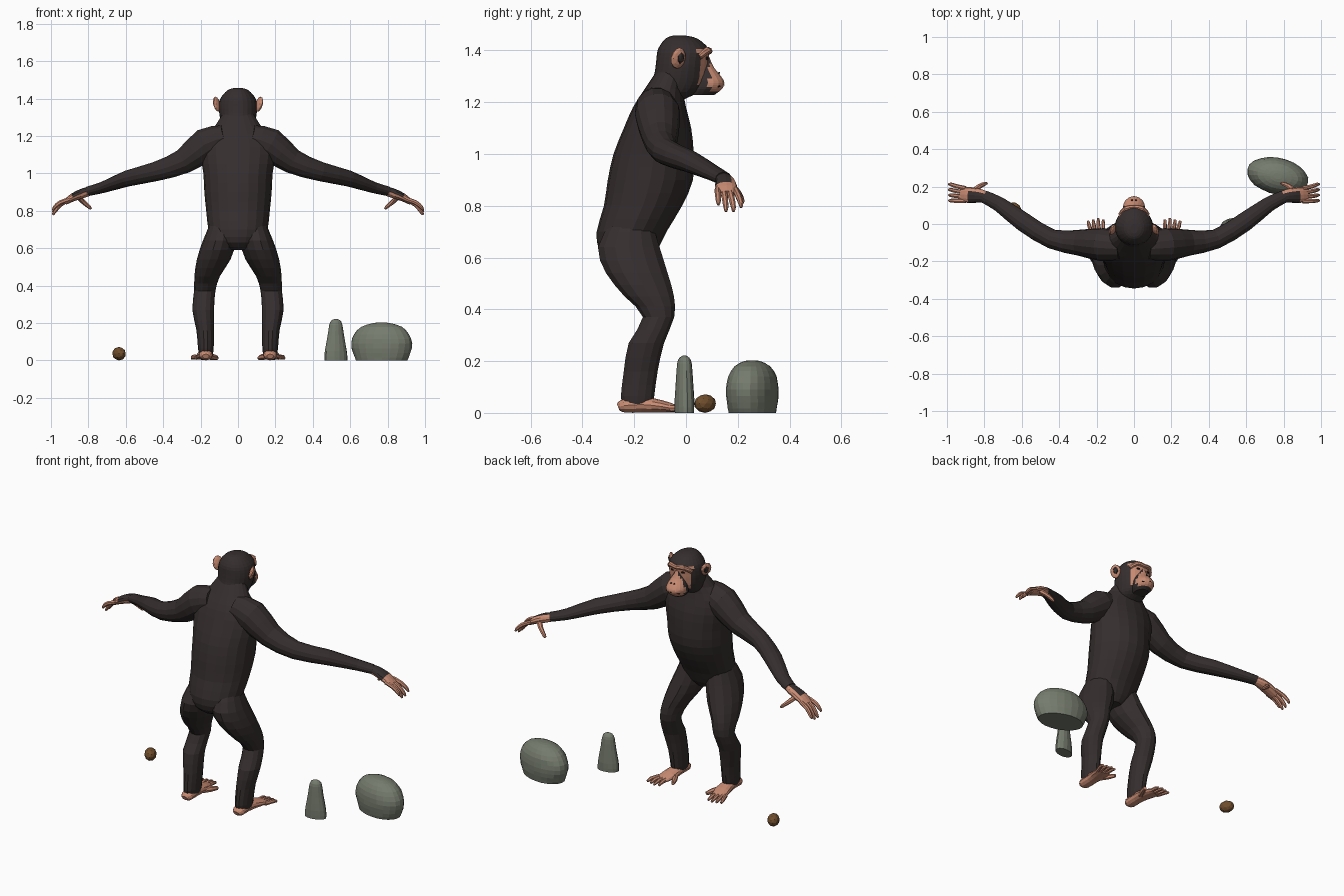
import bpy, bmesh, math, random
from mathutils import Vector

random.seed(4)
if "Cube" in bpy.data.objects:
    bpy.data.objects.remove(bpy.data.objects["Cube"], do_unlink=True)


def material(name, color):
    mat = bpy.data.materials.new(name)
    mat.use_nodes = True
    mat.diffuse_color = (*color, 1)
    shader = next(n for n in mat.node_tree.nodes if n.type == 'BSDF_PRINCIPLED')
    shader.inputs["Base Color"].default_value = (*color, 1)
    shader.inputs["Roughness"].default_value = 0.9
    return mat


fur = material("dark fur", (0.036, 0.027, 0.027))
skin = material("pink skin", (0.58, 0.26, 0.17))
stone = material("grey green stone", (0.18, 0.2, 0.155))
shell = material("brown shell", (0.16, 0.075, 0.025))
black = material("dark features", (0.012, 0.009, 0.009))


def finish(bm, name, mats, rule=None):
    """Turn a bmesh into an object; rule picks the material slot of a face."""
    bmesh.ops.recalc_face_normals(bm, faces=bm.faces)
    if rule:
        for f in bm.faces:
            f.material_index = int(rule(f.calc_center_median(), f.normal))
    mesh = bpy.data.meshes.new(name)
    bm.to_mesh(mesh)
    bm.free()
    for m in mats:
        mesh.materials.append(m)
    obj = bpy.data.objects.new(name, mesh)
    bpy.context.collection.objects.link(obj)
    return obj


def spline(points, steps):
    """Catmull-Rom interpolation of whole ring descriptions."""
    p = [points[0], *points, points[-1]]
    out = []
    for i in range(1, len(p) - 2):
        for k in range(steps):
            t = k / steps
            out.append([b + 0.5 * t * (c - a + t * (2*a - 5*b + 4*c - d + t * (3*(b - c) + d - a)))
                        for a, b, c, d in zip(*p[i - 1:i + 3])])
    return out + [list(points[-1])]


def loft(name, rings, mats, sides=14, steps=2, side=1, level=False, rule=None, rough=0):
    """Skin rings (x, y, z, width, depth), level or across the path."""
    rings = spline(rings, steps)
    centres = [Vector((r[0] * side, r[1], r[2])) for r in rings]
    bm = bmesh.new()
    loops = []
    for i, (c, r) in enumerate(zip(centres, rings)):
        u, v = Vector((1, 0, 0)), Vector((0, 1, 0))
        if not level:
            t = (centres[min(i + 1, len(rings) - 1)] - centres[max(i - 1, 0)]).normalized()
            u = t.cross(Vector((0, 0, 1))).normalized()
            v = u.cross(t)
        loop = []
        for k in range(sides):
            a = math.tau * k / sides
            s = 1 + random.uniform(-rough, rough)
            loop.append(bm.verts.new(c + (u * r[3] * math.cos(a) + v * r[4] * math.sin(a)) * s))
        loops.append(loop)
    for lo, hi in zip(loops, loops[1:]):
        for k in range(sides):
            n = (k + 1) % sides
            bm.faces.new((lo[k], lo[n], hi[n], hi[k]))
    bm.faces.new(loops[0])
    bm.faces.new(loops[-1])
    return finish(bm, name, mats, rule)


def upright(name, profile, mats, **options):
    """Loft level rings given as (z, back, front, half width)."""
    rings = [(0, (b + f) / 2, z, w, (f - b) / 2) for z, b, f, w in profile]
    return loft(name, rings, mats, level=True, **options)


def blob(name, place, size, mat, turn=(0, 0, 0), detail=2):
    bm = bmesh.new()
    bmesh.ops.create_icosphere(bm, subdivisions=detail, radius=1)
    obj = finish(bm, name, [mat])
    obj.location, obj.scale, obj.rotation_euler = place, size, turn
    return obj


# Torso, from neck to crotch
upright("torso", [
    (1.34, -.1, 0, .07), (1.25, -.16, -.01, .125), (1.18, -.205, 0, .19),
    (1.1, -.24, .02, .2), (1, -.28, .03, .185), (.9, -.302, .027, .18),
    (.8, -.317, -.015, .17), (.7, -.345, -.075, .158), (.63, -.335, -.11, .13),
    (.59, -.29, -.14, .05)], [fur], sides=20)

# Head with a bare face
upright("head", [
    (1.457, -.05, 0, .02), (1.445, -.08, .045, .055), (1.405, -.108, .088, .092),
    (1.36, -.115, .086, .102), (1.32, -.12, .083, .1), (1.28, -.13, .078, .092),
    (1.24, -.135, .05, .08), (1.21, -.12, -.01, .06)], [fur, skin], sides=24, steps=3,
    rule=lambda c, n: c.y > .045 and abs(c.x) < .075 and 1.26 < c.z < 1.405)
upright("muzzle", [
    (1.375, .04, .09, .014), (1.335, .03, .108, .035), (1.3, .02, .136, .054),
    (1.275, .02, .149, .06), (1.25, .01, .139, .056), (1.228, .01, .11, .04)],
    [fur, skin], sides=18, steps=3,
    rule=lambda c, n: c.y > .09 and c.z > 1.24)
loft("brow_ridge", [(-.075, .052, 1.375, .009, .012), (-.045, .082, 1.4, .014, .014),
                    (0, .09, 1.396, .012, .012), (.045, .082, 1.4, .014, .014),
                    (.075, .052, 1.375, .009, .012)], [skin], sides=8)
loft("mouth", [(-.045, .124, 1.26, .003, .003), (0, .146, 1.267, .003, .003),
               (.045, .124, 1.26, .003, .003)], [black], sides=6, steps=4)

for side, label in ((1, "left"), (-1, "right")):
    # Ears, eyes and nostrils
    blob(label + "_ear", (side * .113, -.03, 1.37), (.014, .032, .042), skin, (0, side * .25, side * .5))
    blob(label + "_inner_ear", (side * .122, -.02, 1.37), (.008, .016, .024), fur, (0, side * .25, side * .5), 1)
    blob(label + "_eye", (side * .033, .079, 1.37), (.012, .008, .007), black)
    blob(label + "_nostril", (side * .011, .128, 1.313), (.006, .005, .004), black, detail=1)

    # Arm
    loft(label + "_arm", [
        (.07, -.12, 1.19, .07, .07), (.17, -.11, 1.155, .088, .09),
        (.29, -.1, 1.065, .07, .068), (.44, -.08, 1.01, .052, .052),
        (.59, .01, .973, .051, .043), (.72, .105, .926, .04, .03),
        (.8, .145, .905, .034, .026)], [fur], side=side)

    # Hand, with fur running over the back of it
    loft(label + "_hand", [
        (.77, .135, .91, .027, .02), (.82, .15, .897, .036, .026),
        (.88, .155, .873, .043, .022), (.925, .158, .845, .037, .014)],
        [skin, fur], side=side, sides=12, steps=3,
        rule=lambda c, n: abs(c.x) < .885 and n.z > -.2 and n.y < .5)
    for i in range(4):
        y = .122 + .023 * i
        drop = (.025, 0, 0, .015)[i]
        tip = .125 + .029 * i
        loft(f"{label}_finger_{i + 1}", [
            (.9, y, .862, .012, .012), (.95, (y + tip) / 2, .832 + drop / 2, .012, .012),
            (.98, tip, .795 + drop, .01, .01), (.99, tip, .778 + drop, .005, .005)],
            [skin], side=side, sides=7)
    loft(label + "_thumb", [(.86, .17, .88, .017, .015), (.83, .2, .85, .014, .013),
                            (.795, .216, .82, .01, .01), (.785, .217, .81, .005, .005)],
         [skin], side=side, sides=7)

    # Leg
    loft(label + "_leg", [
        (.085, -.21, .74, .06, .08), (.1, -.221, .64, .088, .122), (.13, -.19, .54, .09, .122),
        (.165, -.142, .45, .068, .098), (.178, -.106, .37, .057, .062),
        (.186, -.153, .27, .058, .07), (.175, -.175, .16, .047, .067),
        (.172, -.187, .065, .042, .066), (.172, -.187, .035, .037, .06)],
        [fur], side=side, level=True)

    # Foot with four toes and a splayed big toe
    loft(label + "_foot", [
        (.172, -.262, .022, .018, .013), (.172, -.24, .028, .036, .027),
        (.172, -.17, .032, .037, .031), (.178, -.09, .025, .046, .023),
        (.192, -.035, .016, .04, .013)], [skin], side=side, sides=12)
    for i in range(4):
        x = .165 + .019 * i
        reach = .03 - .007 * abs(i - 1)
        loft(f"{label}_toe_{i + 1}", [
            (x, -.06, .018, .011, .013), (x + .006 * i, -.01, .018, .011, .012),
            (x + .008 * i, reach, .01, .007, .007)], [skin], side=side, sides=7)
    loft(label + "_big_toe", [(.155, -.12, .022, .018, .018), (.128, -.075, .018, .015, .016),
                              (.112, -.035, .013, .009, .011)], [skin], side=side, sides=7)

# Boulder, standing stone and nut on the ground
boulder = upright("boulder", [
    (0, -.088, .088, .14), (.04, -.095, .095, .157), (.09, -.097, .097, .167),
    (.14, -.09, .09, .15), (.18, -.066, .066, .11), (.2, -.03, .03, .045),
    (.203, -.006, .006, .01)], [stone], sides=22, rough=.012)
boulder.location, boulder.rotation_euler = (.768, .256, 0), (0, 0, -.22)

pillar = upright("standing_stone", [
    (0, -.036, .036, .063), (.05, -.037, .037, .06), (.13, -.032, .032, .045),
    (.19, -.028, .028, .036), (.213, -.019, .019, .025), (.222, -.004, .004, .006)],
    [stone], sides=14, rough=.012)
pillar.location, pillar.rotation_euler = (.523, -.006, 0), (0, 0, .2)

blob("nut", (-.636, .074, .036), (.034, .045, .036), shell, (0, 0, .5))
